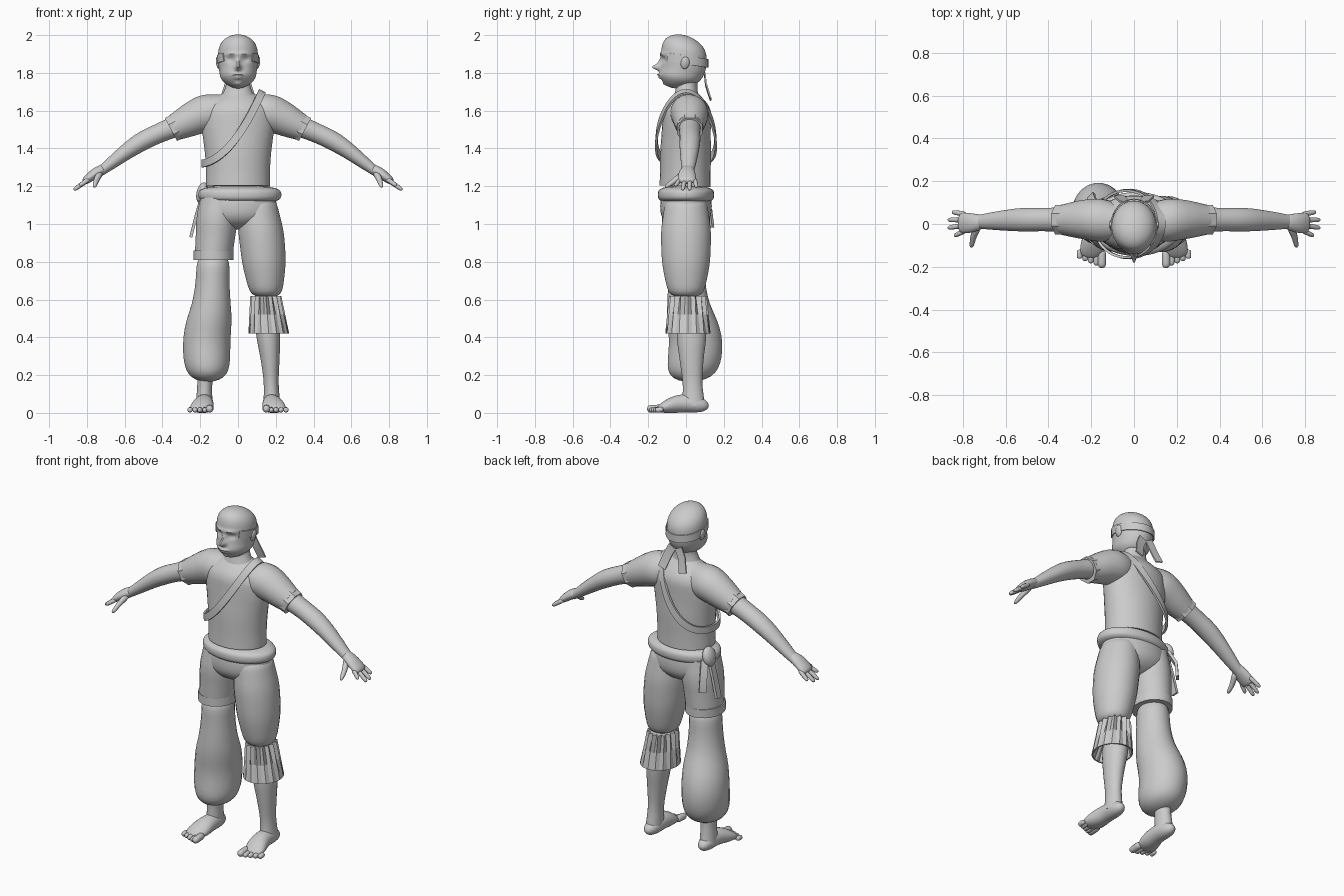
import bpy, bmesh
from math import sin, cos, pi, exp, radians, floor
from mathutils import Vector

cube = bpy.data.objects.get("Cube")
if cube:
    bpy.data.objects.remove(cube)

grey = bpy.data.materials.new("plain grey")
grey.use_nodes = True
grey.diffuse_color = (.6, .6, .6, 1)
grey.node_tree.nodes["Principled BSDF"].inputs["Base Color"].default_value = grey.diffuse_color
X, Y, Z = Vector((1, 0, 0)), Vector((0, 1, 0)), Vector((0, 0, 1))
SIDES = (("left", 1), ("right", -1))


def finish(name, bm, smooth=True):
    """Turn a bmesh into a shaded object."""
    bmesh.ops.recalc_face_normals(bm, faces=bm.faces)
    mesh = bpy.data.meshes.new(name)
    bm.to_mesh(mesh)
    bm.free()
    mesh.materials.append(grey)
    obj = bpy.data.objects.new(name, mesh)
    bpy.context.collection.objects.link(obj)
    if smooth:
        bpy.ops.object.select_all(action="DESELECT")
        obj.select_set(True)
        bpy.context.view_layer.objects.active = obj
        bpy.ops.object.shade_smooth_by_angle(angle=radians(50))


def spline(points, t):
    """Smooth value at t (zero to one) through evenly spaced numbers or vectors."""
    last = len(points) - 1
    i = min(floor(t * last), last - 1)
    t = t * last - i
    b, c = points[i], points[i + 1]
    a = points[i - 1] if i > 0 else b * 2 - c
    d = points[i + 2] if i + 2 <= last else c * 2 - b
    return (b + (c - a) * (t / 2) + (a - b * 2.5 + c * 2 - d / 2) * t ** 2
            + ((b - c) * 1.5 + (d - a) / 2) * t ** 3)


def bridge(bm, rings, closed=False):
    """Skin a list of vertex rings, with end caps if open."""
    count = len(rings[0])
    following = rings[1:] + rings[:1] if closed else rings[1:]
    for ring, other in zip(rings, following):
        for j in range(count):
            k = (j + 1) % count
            bm.faces.new((ring[j], ring[k], other[k], other[j]))
    if not closed:
        bm.faces.new(rings[0])
        bm.faces.new(rings[-1])


def tube(name, path, radii, flat=(1, 1), side=1, u=X, blunt=None,
         sides=24, steps=24, smooth=True, shape=None):
    """Elliptical tube; radii run along u, flat scales the other way, blunt rounds the ends."""
    path = [Vector(p) for p in path]
    v = (path[-1] - path[0]).cross(u).normalized()
    bm, rings = bmesh.new(), []
    for i in range(steps + 1):
        t = (1 - cos(pi * i / steps)) / 2
        radius = spline(radii, t)
        if blunt:
            radius *= max(1 - abs(2 * t - 1) ** blunt, .001) ** .5
        ring = []
        for j in range(sides):
            angle = 2 * pi * (j + .5) / sides
            p = spline(path, t) + (u * cos(angle) + v * sin(angle) * spline(flat, t)) * radius
            if shape:
                p = shape(p)
            ring.append(bm.verts.new((p.x * side, p.y, p.z)))
        rings.append(ring)
    bridge(bm, rings)
    finish(name, bm, smooth)


def ribbon(name, path, width, thick, outward, closed=False):
    """Flat strip along a path; outward gives the facing direction at a point."""
    pts = [Vector(p) for p in path]
    bm, rings, count = bmesh.new(), [], len(pts)
    for i, p in enumerate(pts):
        ahead = pts[(i + 1) % count] if closed else pts[min(i + 1, count - 1)]
        behind = pts[i - 1] if closed else pts[max(i - 1, 0)]
        along = (ahead - behind).normalized()
        across = along.cross(outward(p)).normalized()
        out = across.cross(along) * thick / 2
        across *= width / 2
        corners = (across + out, out - across, -across - out, across - out)
        rings.append([bm.verts.new(p + corner) for corner in corners])
    bridge(bm, rings, closed)
    finish(name, bm)


# Head: facial features are soft pushes (amount, x, z, width, height) on the skull
FEATURES = ((-.04, 0, 1.83, .015, .015), (-.02, 0, 1.85, .01, .03), (-.01, .03, 1.9, .04, .01),
            (.012, .04, 1.87, .02, .015), (-.014, 0, 1.79, .03, .006), (-.013, 0, 1.775, .02, .006),
            (-.01, 0, 1.74, .02, .01))


def face(p):
    if p.y < -.03:
        p.y += sum(push * exp(-((abs(p.x) - x) / wide) ** 2 - ((p.z - z) / high) ** 2)
                   for push, x, z, wide, high in FEATURES)
    return p


tube("head", [(0, -.07, 1.72), (0, -.02, 1.81), (0, -.01, 1.91), (0, -.01, 2)],
     (.07, .095, .1, .105, .105, .1, .09), (1.16, 1.16), blunt=4, sides=72, steps=60, shape=face)
tube("neck", [(0, .01, 1.82), (0, 0, 1.65)], (.065, .065, .1), (1, .7))
ribbon("blindfold", [(.108 * sin(a), .126 * cos(a) - .01, 1.87 - .02 * cos(a))
                     for a in (pi * k / 16 for k in range(-12, 13))],
       .045, .005, lambda p: p - Z * p.z)

# Shirt body
tube("shirt", [(0, -.005, 1.2), (0, 0, 1.45), (0, .01, 1.7)],
     (.17, .17, .175, .185, .195, .18, .07), (.8, .77, .66, .7), sides=36)

for word, s in SIDES:
    tube(word + "_ear", [(.1, -.01, 1.82), (.11, 0, 1.885)], (.012, .012), (2, 2), s, blunt=2, sides=12)
    ribbon(word + "_blindfold_tail", [(s * .02, .1, 1.79), (s * .045, .105, 1.74), (s * .07, .13, 1.66)],
           .05, .008, lambda p: Y)

    # Sleeve with a faceted cuff, then the bare arm
    tube(word + "_sleeve", [(.06, .01, 1.61), (.2, .02, 1.575), (.34, .02, 1.51)],
         (.08, .1, .09, .07), side=s, u=Y)
    tube(word + "_sleeve_cuff", [(.28, .02, 1.54), (.355, .02, 1.5)], (.074, .074), side=s, u=Y,
         sides=8, steps=1, smooth=False)
    tube(word + "_arm", [(.3, .02, 1.53), (.52, .02, 1.43), (.74, .01, 1.27)],
         (.06, .055, .055, .045, .03), (1, .8), s, Y)

    # Hand with four fanned fingers and a thumb
    tube(word + "_palm", [(.7, .01, 1.3), (.76, .005, 1.265), (.82, .005, 1.22)],
         (.03, .045, .05), (.8, .4), s, Y, blunt=8)
    for k, reach in enumerate((.84, .87, .87, .85)):
        base, tip = .025 * k - .03, .037 * k - .055
        drop = (reach - .79) * .75
        tube(word + "_finger_%d" % (k + 1), [(.785, base, 1.24), (reach, tip, 1.24 - drop)],
             (.012, .012, .01), side=s, u=Y, blunt=8, sides=10, steps=10)
    tube(word + "_thumb", [(.73, -.01, 1.27), (.75, -.06, 1.23), (.76, -.11, 1.195)],
         (.02, .015, .01), side=s, blunt=8, sides=10, steps=10)

    # Bare shin, foot and toes
    tube(word + "_shin", [(.15, .03, .52), (.17, .03, .28), (.18, .04, .04)],
         (.065, .063, .05, .04, .045), (1.2, 1.35), s)
    tube(word + "_foot", [(.18, .12, .04), (.18, -.02, .05), (.2, -.16, .02)],
         (.035, .045, .05, .06, .065), (1, .95, .3), s, blunt=6)
    for k in range(5):
        x, tip, r = .15 + .026 * k, .011 * k - .206, .014 if k else .02
        tube(word + "_toe_%d" % (k + 1), [(x, -.12, r + .005), (x, tip, r)], (r, r),
             side=s, blunt=6, sides=10, steps=10)

# Chest strap: a sagging slanted loop from the left shoulder to the right ribs
loop = [2 * pi * k / 48 for k in range(48)]
ribbon("chest_strap", [(.157 * cos(a) - .03, .157 * sin(a), 1.51 + .19 * cos(a) - .08 * sin(a) ** 2)
                       for a in loop],
       .04, .012, lambda p: Vector((p.x * .6, p.y, max(p.z - 1.56, 0))), True)

# Hips, waist sash, knot and hanging tails
tube("hips", [(0, 0, 1.22), (0, 0, .97)], (.17, .2, .2, .16), (.67, .67), blunt=4, sides=36)
tube("waist_sash", [(.01, 0, 1.205), (.01, 0, 1.105)], (.21, .22, .21), (.68, .68), blunt=4, sides=40)
tube("sash_knot", [(-.18, .05, 1.22), (-.2, .05, 1.11)], (.03, .03), (1.6, 1.6), blunt=2)
ribbon("long_sash_tail", [(-.19, .04, 1.15), (-.22, .045, 1.05), (-.25, .05, .93)],
       .04, .016, lambda p: -X)
ribbon("short_sash_tail", [(-.18, .08, 1.15), (-.2, .12, 1.07), (-.2, .13, .98)],
       .04, .016, lambda p: Y - X)

# Trouser legs: short on the left, long and baggy on the right
tube("left_trouser_leg", [(.1, 0, 1.14), (.13, 0, .88), (.15, 0, .61)],
     (.1, .11, .12, .12, .115, .1, .08), (1.1, 1.1), blunt=20)
tube("right_trouser_leg", [(-.1, 0, 1.14), (-.13, 0, .82)], (.1, .11, .105, .1), (1.17, 1.17))
tube("right_thigh_band", [(-.13, 0, .86), (-.13, 0, .81)], (.106, .106), (1.13, 1.13), steps=1)
tube("right_baggy_leg", [(-.13, 0, .85), (-.14, .01, .6), (-.165, .05, .38), (-.16, .03, .165)],
     (.1, .09, .1, .12, .126, .123, .11), (1.1, 1.1, 1.2), blunt=10)

# Torn flared cuff: deep pleats at the knee fade out towards the hem
bm, rings, count = bmesh.new(), [], 32
for t, scale in ((0, 1), (.5, 1), (1, 1), (1, .93), (.4, .75)):
    rings.append([])
    for j in range(count):
        angle = 2 * pi * j / count
        r = scale * (.75 + .25 * t if j % 2 else 1)
        rings[-1].append(bm.verts.new((.147 + .016 * t + (.082 + .026 * t) * r * cos(angle),
                                       .01 + (.1 + .02 * t) * r * sin(angle), .62 - .2 * t)))
bridge(bm, rings)
finish("left_torn_cuff", bm, False)
